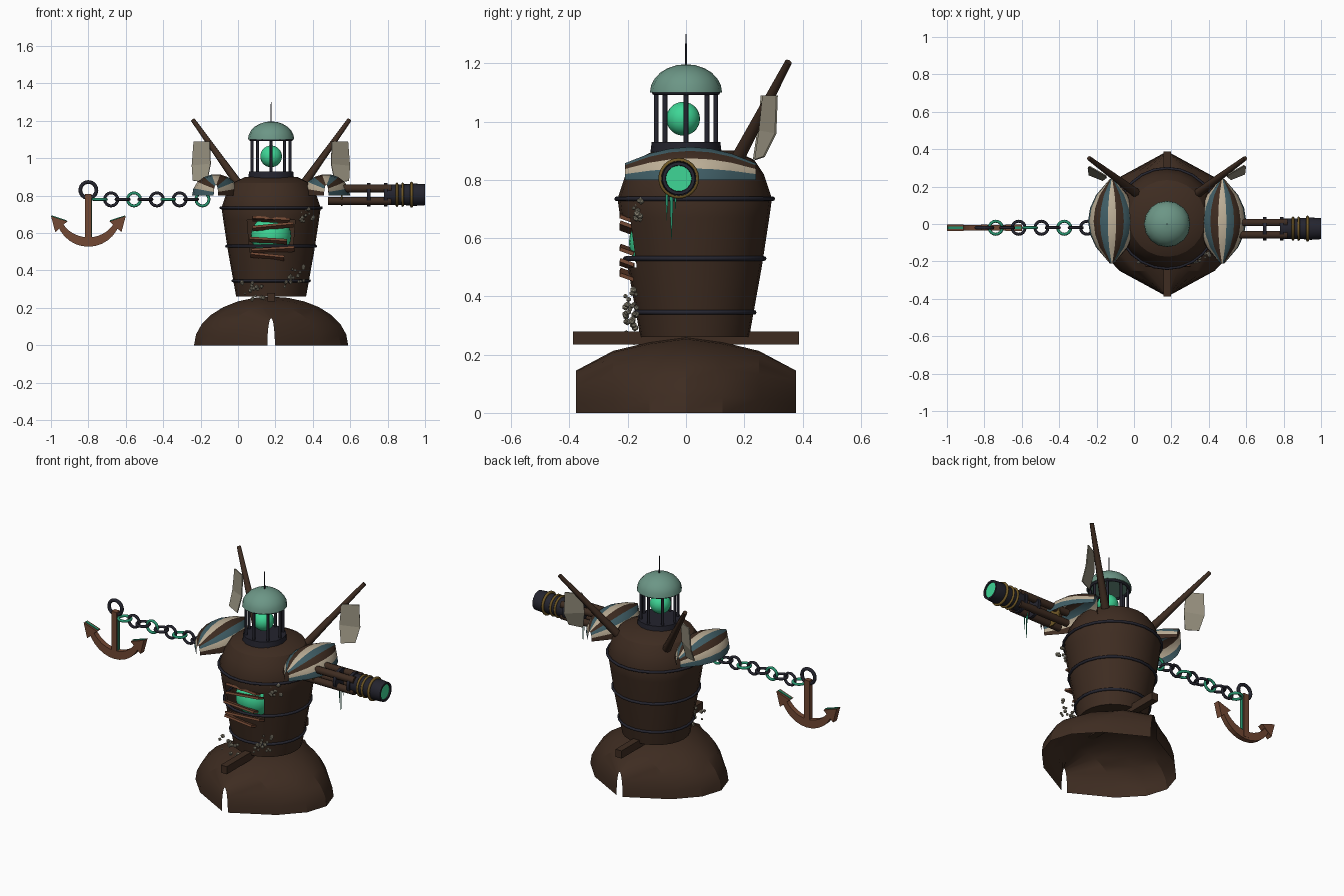
import bpy, bmesh, math, random
from mathutils import Vector

if "Cube" in bpy.data.objects:
    bpy.data.objects.remove(bpy.data.objects["Cube"])

random.seed(4)
CX = 0.177   # body axis in x
BY = 0.03    # body axis in y


def mat(name, r, g, b):
    m = bpy.data.materials.new(name)
    lin = [((c / 255 + 0.055) / 1.055) ** 2.4 for c in (r, g, b)]
    m.diffuse_color = (*lin, 1)
    m.use_nodes = True
    m.node_tree.nodes["Principled BSDF"].inputs["Base Color"].default_value = m.diffuse_color
    return m


WOOD = mat("dark wood", 62, 44, 33)
IRON = mat("dark iron", 36, 36, 46)
GLOW = mat("green glow", 62, 214, 150)
COPPER = mat("verdigris", 108, 150, 134)
RUST = mat("rusty brown", 114, 72, 51)
CREAM = mat("cream paint", 190, 176, 152)
TEAL = mat("teal paint", 64, 94, 102)
GOLD = mat("brass", 112, 88, 38)
CLOTH = mat("grey cloth", 150, 144, 126)
WEED = mat("sea green", 40, 150, 112)


def mesh(name, verts, faces, *mats):
    me = bpy.data.meshes.new(name)
    me.from_pydata([tuple(v) for v in verts], [], faces)
    ob = bpy.data.objects.new(name, me)
    bpy.context.collection.objects.link(ob)
    for m in mats:
        me.materials.append(m)
    return ob


def smooth(ob, angle=40):
    bpy.ops.object.select_all(action='DESELECT')
    ob.select_set(True)
    bpy.context.view_layer.objects.active = ob
    bpy.ops.object.shade_smooth_by_angle(angle=math.radians(angle))
    return ob


def finish(name, m):
    ob = bpy.context.object
    ob.name = name
    ob.data.materials.append(m)
    return ob


def box(name, loc, size, m, rot=(0, 0, 0)):
    bpy.ops.mesh.primitive_cube_add(size=1, location=loc, rotation=rot)
    bpy.context.object.scale = size
    return finish(name, m)


def rod(name, a, b, r1, r2, m, n=12):
    a, b = Vector(a), Vector(b)
    d = b - a
    bpy.ops.mesh.primitive_cone_add(vertices=n, radius1=r1, radius2=r2, depth=d.length,
                                    location=(a + b) / 2, rotation=d.to_track_quat('Z', 'Y').to_euler())
    return smooth(finish(name, m), 50)


def ball(name, loc, r, m):
    bpy.ops.mesh.primitive_uv_sphere_add(segments=24, ring_count=14, radius=r, location=loc)
    return smooth(finish(name, m))


def ring(name, loc, R, r, m, rot=(0, 0, 0), n=24):
    bpy.ops.mesh.primitive_torus_add(major_radius=R, minor_radius=r, major_segments=n, minor_segments=8,
                                     location=loc, rotation=rot)
    return smooth(finish(name, m), 60)


def lathe(name, loc, profile, m, n=24):
    verts = [(loc[0] + r * math.sin(2 * math.pi * i / n), loc[1] - r * math.cos(2 * math.pi * i / n), loc[2] + z)
             for r, z in profile for i in range(n)]
    faces = [(j * n + i, j * n + (i + 1) % n, (j + 1) * n + (i + 1) % n, (j + 1) * n + i)
             for j in range(len(profile) - 1) for i in range(n)]
    return mesh(name, verts, faces, m)


def hull(name, loc, half, n, mats, strip=lambda i: 0):
    # upturned open boat shell; each station is (y, half width, height)
    st = [(-y, w, h) for y, w, h in half[:0:-1]] + half
    verts = [(loc[0] + w * math.cos(math.pi * i / n), loc[1] + y, loc[2] + h * math.sin(math.pi * i / n))
             for y, w, h in st for i in range(n + 1)]
    k = n + 1
    faces = [(j * k + i, (j + 1) * k + i, (j + 1) * k + i + 1, j * k + i + 1)
             for j in range(len(st) - 1) for i in range(n)]
    ob = mesh(name, verts, faces, *mats)
    for f in ob.data.polygons:
        f.material_index = strip(f.index % n)
    return smooth(ob, 25)


# upturned boat base and its keel
hull("boat_base", (CX, 0, 0), [(0, 0.412, 0.26), (0.125, 0.372, 0.243), (0.25, 0.255, 0.213), (0.378, 0.02, 0.145)],
     14, [WOOD])
box("keel", (CX, 0, 0.257), (0.04, 0.776, 0.046), WOOD)

# barrel body with a window opening in front
body = lathe("barrel_body", (CX, BY, 0),
             [(0.001, 0.26), (0.187, 0.26), (0.203, 0.35), (0.23, 0.5), (0.256, 0.67), (0.265, 0.735),
              (0.237, 0.82), (0.205, 0.868), (0.14, 0.9), (0.001, 0.905)], WOOD)
bm = bmesh.new()
bm.from_mesh(body.data)
hole = []
for f in bm.faces:
    c = f.calc_center_median()
    if 0.5 < c.z < 0.67 and c.y < BY and abs(math.atan2(c.x - CX, BY - c.y)) < math.radians(26):
        hole.append(f)
bmesh.ops.delete(bm, geom=hole, context='FACES')
bm.to_mesh(body.data)
bm.free()
smooth(body, 30)
for z, R in ((0.345, 0.204), (0.53, 0.238), (0.735, 0.268)):
    ring("barrel_hoop", (CX, BY, z), R, 0.008, IRON)
ball("body_glow", (CX, -0.088, 0.585), 0.108, GLOW)

# broken boards around the window
for z, x, tilt, w in ((0.672, 0.0, 0.06, 0.2), (0.635, 0.01, -0.1, 0.22), (0.56, -0.015, 0.06, 0.2),
                      (0.51, 0.01, -0.06, 0.23), (0.475, -0.02, 0.1, 0.18)):
    box("broken_board", (CX + x, -0.203, z), (w, 0.05, 0.013), RUST, (-0.35, tilt, 0))

# barnacle clusters on the body front
for x, y, z, count in ((0.37, -0.17, 0.7, 13), (0.31, -0.19, 0.385, 12), (0.29, -0.19, 0.34, 7),
                       (0.06, -0.195, 0.3, 9), (0.12, -0.195, 0.28, 7)):
    for _ in range(count):
        bpy.ops.mesh.primitive_ico_sphere_add(subdivisions=1, radius=random.uniform(0.007, 0.013), location=(
            x + random.uniform(-0.045, 0.045), y + random.uniform(-0.02, 0.02), z + random.uniform(-0.04, 0.04)))
        finish("barnacle", CLOTH)

# lantern head
rod("lantern_floor", (CX, 0, 0.895), (CX, 0, 0.93), 0.122, 0.118, IRON, 16)
for i in range(8):
    a = math.pi * i / 4
    x, y = CX + 0.102 * math.cos(a), 0.102 * math.sin(a)
    rod("lantern_post", (x, y, 0.92), (x, y, 1.105), 0.008, 0.008, IRON, 8)
ball("lantern_glow", (CX, -0.01, 1.01), 0.058, GLOW)
ring("lantern_top_ring", (CX, 0, 1.1), 0.108, 0.009, IRON)
smooth(lathe("lantern_dome", (CX, 0, 1.1),
             [(0.001, 0)] + [(max(0.124 * math.cos(math.pi * i / 12), 0.001), 0.097 * math.sin(math.pi * i / 12))
                             for i in range(7)], COPPER, 16), 30)
rod("lantern_spire", (CX, 0, 1.19), (CX, 0, 1.3), 0.004, 0.002, IRON, 6)

# striped shoulder boats, raked spars and torn sails
half = [(0, 0.128, 0.115), (0.07, 0.117, 0.109), (0.14, 0.085, 0.092), (0.225, 0.012, 0.058)]
for s in (-1, 1):
    hull("shoulder_boat", (CX + s * 0.295, 0.015, 0.8), half, 9, [TEAL, CREAM, WOOD],
         lambda i: (i if s > 0 else 8 - i) % 3)
    rod("spar", (CX + s * 0.165, 0.165, 0.85), (CX + s * 0.418, 0.352, 1.205), 0.024, 0.012, WOOD, 8)
    sail = [(0.412, 0.31, 1.09), (0.327, 0.262, 1.09), (0.322, 0.25, 0.97), (0.342, 0.235, 0.87),
            (0.417, 0.265, 0.88), (0.422, 0.305, 0.96)]
    sail_ob = mesh("torn_sail", [(CX + s * x, y, z) for x, y, z in sail], [(0, 1, 2, 5), (5, 2, 3, 4)], CLOTH)
    sail_ob.modifiers.new("thickness", 'SOLIDIFY').thickness = 0.006

# cannon arm: bundled beams, clamps and muzzle
GY, GZ = -0.025, 0.805
TURN = (0, math.pi / 2, 0)
for dy in (-1, 1):
    for dz in (-1, 1):
        rod("cannon_beam", (0.48, GY + dy * 0.033, GZ + dz * 0.033), (0.82, GY + dy * 0.033, GZ + dz * 0.033),
            0.021, 0.021, WOOD, 10)
rod("rope_clamp", (0.551, GY, GZ), (0.559, GY, GZ), 0.06, 0.06, GOLD, 16)
for x in (0.7, 0.79):
    rod("cannon_clamp", (x - 0.009, GY, GZ), (x + 0.009, GY, GZ), 0.062, 0.062, IRON, 16)
muzzle = lathe("cannon_muzzle", (0, 0, 0), [(0.001, 0), (0.054, 0), (0.057, 0.13), (0.06, 0.14), (0.056, 0.2),
                                            (0.045, 0.2), (0.043, 0.17)], IRON)
muzzle.location, muzzle.rotation_euler = (0.8, GY, GZ), TURN
smooth(muzzle, 35)
for x, R, r in ((0.85, 0.058, 0.007), (0.88, 0.058, 0.007), (0.928, 0.062, 0.008)):
    ring("muzzle_band", (x, GY, GZ), R, r, GOLD, TURN)
rod("muzzle_glow", (0.97, GY, GZ), (0.993, GY, GZ), 0.044, 0.044, GLOW, 24)

# hanging weed under the cannon
for x, y, top, low, w in ((0.72, -0.05, 0.77, 0.58, 0.007), (0.722, -0.066, 0.77, 0.66, 0.006),
                          (0.724, -0.036, 0.77, 0.69, 0.005)):
    mesh("hanging_weed", [(x, y - w, top), (x, y + w, top), (x, y + w * 0.6, (top + low) / 2), (x, y, low),
                          (x, y - w * 0.6, (top + low) / 2)], [(0, 4, 3, 2, 1)[::-1]], WEED)

# chain arm, links alternate upright and flat
AY = -0.02
for i in range(10):
    ring("chain_link", (-0.19 - 0.061 * i, AY, 0.78), 0.035, 0.008, IRON if i % 3 else WEED,
         (math.pi / 2 if i % 2 == 0 else 0, 0, 0), 16)

# anchor with moss strips on the shank and fluke tops
AX = -0.8
ring("anchor_ring", (AX, AY, 0.83), 0.043, 0.01, IRON, (math.pi / 2, 0, 0))
box("anchor_shank", (AX, AY, 0.675), (0.035, 0.032, 0.27), RUST)
box("shank_moss", (AX + 0.0185, AY, 0.68), (0.004, 0.014, 0.2), WEED)
verts, n = [], 12
for i in range(n + 1):
    t = i / n
    a = math.radians(205 + 130 * t)
    th = 0.014 + 0.011 * math.sin(math.pi * t)
    for dr, dy in ((-th, -0.015), (th, -0.015), (th, 0.015), (-th, 0.015)):
        verts.append((AX + (0.168 + dr) * math.cos(a), AY + dy, 0.72 + (0.168 + dr) * math.sin(a)))
faces = [(4 * i + k, 4 * i + (k + 1) % 4, 4 * i + 4 + (k + 1) % 4, 4 * i + 4 + k) for i in range(n) for k in range(4)]
parts = [mesh("anchor_arms", verts, faces + [(3, 2, 1, 0), (4 * n, 4 * n + 1, 4 * n + 2, 4 * n + 3)], RUST)]
for s in (-1, 1):
    tri = [(0.2, 0.692), (0.112, 0.663), (0.177, 0.605)]
    verts = [(AX + s * x, AY + dy, z) for dy in (-0.018, 0.018) for x, z in tri]
    parts.append(mesh("anchor_fluke", verts,
                      [(0, 1, 2), (5, 4, 3), (0, 3, 4, 1), (1, 4, 5, 2), (2, 5, 3, 0)], RUST))
    box("fluke_moss", (AX + s * 0.156, AY, 0.6795), (0.085, 0.012, 0.004), WEED, (0, -s * 0.318, 0))
for ob in parts:
    bm = bmesh.new()
    bm.from_mesh(ob.data)
    bmesh.ops.recalc_face_normals(bm, faces=bm.faces)
    bm.to_mesh(ob.data)
    bm.free()
